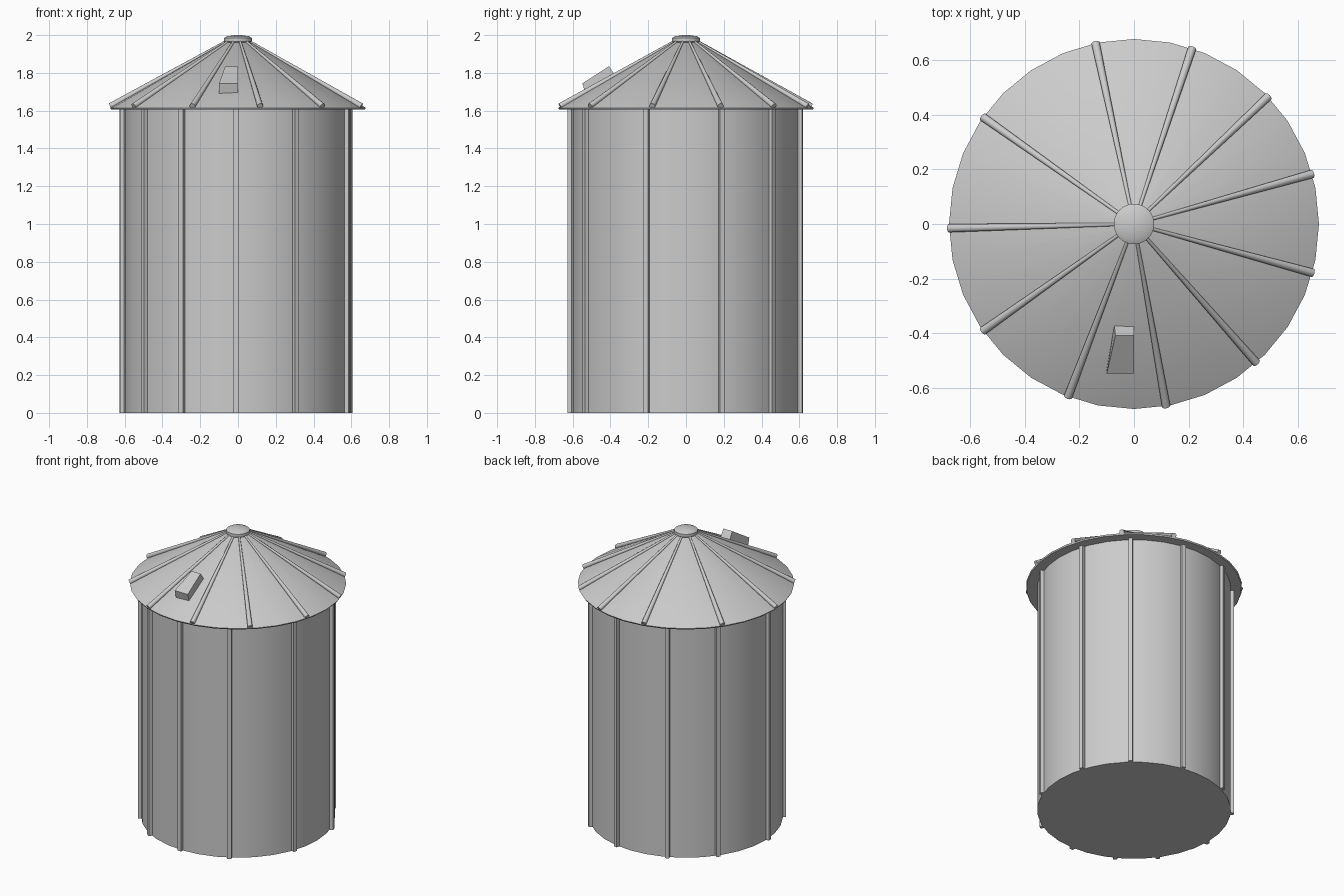
import bpy, bmesh
from math import radians, cos, sin, pi
from mathutils import Vector

if "Cube" in bpy.data.objects:
    bpy.data.objects.remove(bpy.data.objects["Cube"])


def finish(name, bm, smooth=None):
    bmesh.ops.recalc_face_normals(bm, faces=bm.faces)
    me = bpy.data.meshes.new(name)
    bm.to_mesh(me)
    bm.free()
    ob = bpy.data.objects.new(name, me)
    bpy.context.collection.objects.link(ob)
    if smooth:
        bpy.ops.object.select_all(action='DESELECT')
        ob.select_set(True)
        bpy.context.view_layer.objects.active = ob
        bpy.ops.object.shade_smooth_by_angle(angle=radians(smooth))
    return ob


def lathe(name, profile, sides=32):
    """Closed round solid from (radius, z) points, capped at both ends."""
    bm = bmesh.new()
    rings = [[bm.verts.new((r * cos(2 * pi * i / sides), r * sin(2 * pi * i / sides), z))
              for i in range(sides)] for r, z in profile]
    for a, b in zip(rings, rings[1:]):
        for i in range(sides):
            j = (i + 1) % sides
            bm.faces.new((a[i], a[j], b[j], b[i]))
    bm.faces.new(rings[0])
    bm.faces.new(rings[-1])
    return finish(name, bm, 30)


def hexahedron(name, bottom, top):
    bm = bmesh.new()
    b = [bm.verts.new(p) for p in bottom]
    t = [bm.verts.new(p) for p in top]
    bm.faces.new(b)
    bm.faces.new(t)
    for i in range(4):
        j = (i + 1) % 4
        bm.faces.new((b[i], b[j], t[j], t[i]))
    return finish(name, bm)


# Tank wall, conical roof and domed cap
lathe("tank_wall", [(0.606, 0), (0.606, 1.61)])
lathe("roof", [(0.672, 1.606), (0.677, 1.615), (0.06, 1.968)])
lathe("roof_cap", [(0.062, 1.953), (0.074, 1.965), (0.074, 1.985), (0.058, 1.994), (0.015, 2.0)])

# Unevenly spaced vertical wall ribs
for n, deg in enumerate((-20, 18, 48, 80, 114, 144, 182, 216, 241, 269, 300)):
    a = radians(deg)
    out, side = Vector((cos(a), sin(a), 0)), Vector((-sin(a), cos(a), 0))
    base = [out * r + side * s for r, s in ((0.595, -0.015), (0.595, 0.015), (0.626, 0.013), (0.626, -0.013))]
    hexahedron(f"wall_rib_{n}", base, [p + Vector((0, 0, 1.61)) for p in base])

# Tapered round ribs running down the roof
for n, deg in enumerate((15.7, 43.5, 71.7, 102, 144.7, 181.3, 215.3, 249.1, 280, 311.4, 344.7)):
    a = radians(deg)
    inner = Vector((0.055 * cos(a), 0.055 * sin(a), 1.972))
    outer = Vector((0.677 * cos(a), 0.677 * sin(a), 1.624))
    d = outer - inner
    bm = bmesh.new()
    bmesh.ops.create_cone(bm, cap_ends=True, segments=10, radius1=0.006, radius2=0.016, depth=d.length)
    rot = d.to_track_quat('Z', 'Y').to_matrix().to_4x4()
    bmesh.ops.transform(bm, matrix=rot, verts=bm.verts)
    bmesh.ops.translate(bm, vec=(inner + outer) / 2, verts=bm.verts)
    finish(f"roof_rib_{n}", bm, 40)

# Wedge-shaped hatch on the front of the roof
hexahedron("roof_hatch",
           [(-0.10, -0.532, 1.685), (0, -0.532, 1.685), (0, -0.37, 1.78), (-0.072, -0.37, 1.78)],
           [(-0.10, -0.548, 1.745), (0, -0.548, 1.745), (0, -0.408, 1.835), (-0.068, -0.408, 1.835)])
